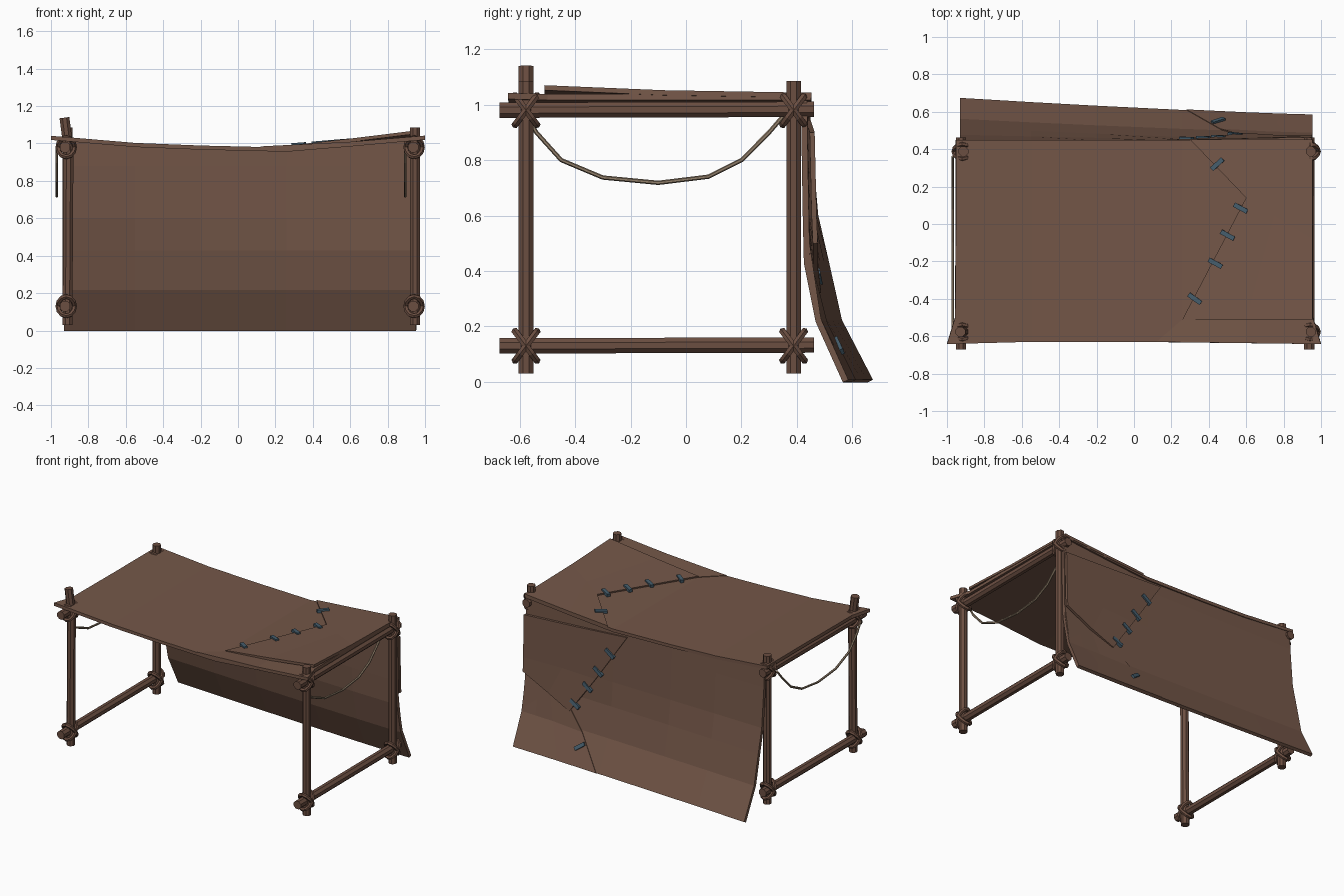
import bpy, bmesh, math
from mathutils import Vector, Matrix

if "Cube" in bpy.data.objects:
    bpy.data.objects.remove(bpy.data.objects["Cube"])


def mat(name, rgb):
    m = bpy.data.materials.new(name)
    m.diffuse_color = (*rgb, 1)
    m.use_nodes = True
    m.node_tree.nodes["Principled BSDF"].inputs["Base Color"].default_value = m.diffuse_color
    return m


HIDE = mat("brown hide", (0.175, 0.095, 0.065))
WOOD = mat("brown wood", (0.148, 0.077, 0.053))
ROPE = mat("tan rope", (0.29, 0.215, 0.145))
STITCH = mat("blue grey stitch", (0.06, 0.11, 0.15))


def finish(name, bm, m):
    bmesh.ops.recalc_face_normals(bm, faces=bm.faces)
    me = bpy.data.meshes.new(name)
    bm.to_mesh(me)
    bm.free()
    me.materials.append(m)
    ob = bpy.data.objects.new(name, me)
    bpy.context.collection.objects.link(ob)
    return ob


def tube(name, pts, r, n, m, ref=(1, 0, 0), closed=False):
    bm = bmesh.new()
    pts = [Vector(p) for p in pts]
    ref, k, rings = Vector(ref), len(pts), []
    for i, p in enumerate(pts):
        a = pts[(i - 1) % k] if closed or i else p
        b = pts[(i + 1) % k] if closed or i < k - 1 else p
        d = (b - a).normalized()
        u = (ref - d * ref.dot(d)).normalized()
        v = d.cross(u)
        ang = [2 * math.pi * (j + .5) / n for j in range(n)]
        rings.append([bm.verts.new(p + r * (u * math.cos(t) + v * math.sin(t))) for t in ang])
    for i in range(k if closed else k - 1):
        a, b = rings[i], rings[(i + 1) % k]
        for j in range(n):
            bm.faces.new((a[j], a[(j + 1) % n], b[(j + 1) % n], b[j]))
    if not closed:
        bm.faces.new(rings[0])
        bm.faces.new(rings[-1])
    return finish(name, bm, m)


def sheet(name, rows, thick=0.022):
    bm = bmesh.new()
    g = [[bm.verts.new(p) for p in row] for row in rows]
    for a, b in zip(g, g[1:]):
        for i in range(len(a) - 1):
            bm.faces.new((a[i], a[i + 1], b[i + 1], b[i]))
    ob = finish(name, bm, HIDE)
    s = ob.modifiers.new("thickness", 'SOLIDIFY')
    s.thickness, s.offset = thick, 0
    return ob


def lerp(table, t):
    for (a, p), (b, q) in zip(table, table[1:]):
        if t <= b:
            return p + (q - p) * (t - a) / (b - a)
    return table[-1][1]


# Frame: posts, side poles and crossed lashings
FY, BY = -0.577, 0.388
for side, sx, px in (("left", -0.912, -0.925), ("right", 0.946, 0.937)):
    for end, y in (("front", FY), ("back", BY)):
        top = [(sx, y, 1.085)]
        if (side, end) == ("left", "front"):
            top = [(sx + 0.006, y, 0.97), (sx - 0.016, y, 1.138)]
        tube(f"{end}_{side}_post", [(sx, y, 0.03)] + top, 0.0285, 8, WOOD)
        for lvl, z in (("lower", 0.13), ("upper", 0.98)):
            for k in (-1, 1):
                diag = Vector((0, 0.6 * k, 0.8))
                c = Vector(((sx + px) / 2, y, z))
                X = Vector((1, 0, 0))
                ring = [c + X * 0.044 * math.cos(t) + diag * 0.065 * math.sin(t)
                        for t in [2 * math.pi * i / 12 for i in range(12)]]
                tube(f"{lvl}_{end}_{side}_lashing", ring, 0.0135, 6, WOOD, X.cross(diag), True)
    for lvl, z in (("lower", 0.13), ("upper", 0.98)):
        tube(f"{lvl}_{side}_pole", [(px, -0.672, z), (px, 0.462, z + 0.003)], 0.03, 8, WOOD)

# Hanging ropes
SAG = [(-0.58, 0.97), (-0.54, 0.9), (-0.45, 0.8), (-0.3, 0.737), (-0.1, 0.718), (0.08, 0.74),
       (0.2, 0.8), (0.3, 0.9), (0.36, 0.97)]
for side, x in (("left", -0.968), ("right", 0.893)):
    tube(f"{side}_rope", [(x, y, z) for y, z in SAG], 0.0078, 6, ROPE)

# Sagging roof hide
ROOF = [(-1, 1.03), (-0.55, 0.992), (-0.2, 0.978), (0.26, 0.967), (0.6, 0.995), (1, 1.031)]
roof_z = lambda x: lerp(ROOF, x)
XS = [-0.95, -0.55, -0.2, 0.26, 0.6, 0.955]
rows = []
for y, w in ((-0.63, 1.0), (-0.5, 0.957), (0, 0.953), (0.45, 0.953)):
    row = []
    for x in XS:
        edge = abs(x) > 0.9
        xx = math.copysign(w, x) if edge else x
        row.append((xx, y - (0.012 if edge and y < -0.6 else 0), roof_z(xx)))
    rows.append(row)
sheet("roof_hide", rows)

# Roof patch, and the front strip that meets it at the seam
P = lambda x, y, o: (x, y, roof_z(x) + o)
sheet("roof_patch", [[P(0.26, -0.51, 0.012), P(0.6, -0.51, 0.022), P(0.955, -0.51, 0.034)],
                     [P(0.6, 0.14, 0.012), P(0.75, 0.046, 0.013), P(0.955, -0.08, 0.016)],
                     [P(0.30, 0.452, 0.011), P(0.6, 0.452, 0.009), P(0.955, 0.452, 0.007)]], 0.018)
sheet("roof_front_strip", [[P(0.12, -0.631, 0.004), P(0.6, -0.637, 0.004), P(0.985, -0.642, 0.001)],
                           [P(0.26, -0.51, 0.005), P(0.6, -0.51, 0.004), P(0.95, -0.51, 0.001)]],
      0.02)

# Back hide, flaring further out toward the left
RIGHT = [(0, 0.577), (0.22, 0.478), (0.43, 0.436), (0.6, 0.432), (0.9, 0.427), (1.1, 0.425)]
LEFT = [(0, 0.666), (0.22, 0.552), (0.43, 0.505), (0.6, 0.466), (0.9, 0.44), (1.1, 0.43)]


def back_y(x, z):
    t = max(0, (0.95 - x) / 1.88) ** 1.3
    return lerp(RIGHT, z) * (1 - t) + lerp(LEFT, z) * t


BX = [-0.93, -0.55, -0.2, 0.26, 0.6, 0.953]
rows = [[(x, back_y(x, z), z) for x in BX] for z in (0.003, 0.22, 0.43, 0.6, 0.88)]
rows.append([(x, back_y(x, 1), roof_z(x) - 0.008) for x in BX])
sheet("back_hide", rows)

# Back patch, and the lower panel that meets it at the seam
B = lambda x, z, o=0.02: (x, back_y(x, z) + o, z)
sheet("back_patch", [[B(0.15, 0.945, 0.01), B(0.55, 0.92), B(0.953, 0.9, 0.028)],
                     [B(0.39, 0.59, 0.012), B(0.65, 0.6), B(0.953, 0.6, 0.03)],
                     [B(0.58, 0.32, 0.012), B(0.75, 0.4, 0.022), B(0.953, 0.5, 0.032)]], 0.018)
sheet("back_lower_panel", [[B(0.57, 0.33, 0.006), B(0.75, 0.42, 0.004), B(0.95, 0.51, 0.001)],
                           [B(0.46, 0.21, 0.006), B(0.7, 0.22, 0.004), B(0.95, 0.22, 0.001)],
                           [B(0.28, 0.004, 0.006), B(0.6, 0.004, 0.004), B(0.95, 0.004, 0.001)]],
      0.018)


# Stitches across the seams
def stitch(name, loc, along, normal):
    n = Vector(normal).normalized()
    a = Vector(along)
    a = (a - n * a.dot(n)).normalized()
    b = n.cross(a)
    M = Matrix((a * 0.08, b * 0.025, n * 0.02)).transposed().to_4x4()
    M.translation = loc
    bm = bmesh.new()
    bmesh.ops.create_cube(bm, size=1, matrix=M)
    finish(name, bm, STITCH)


for x, y, deg in ((0.445, 0.32, 42), (0.57, 0.085, -28), (0.5, -0.06, -28), (0.435, -0.21, -28),
                  (0.325, -0.4, -35)):
    d = math.radians(deg)
    stitch("roof_stitch", P(x, y, 0.022), (math.cos(d), math.sin(d), 0), (-0.08, 0, 1))
for x, z, ax, az in ((0.28, 0.8, 0.8, 0.6), (0.37, 0.65, 0.8, 0.6), (0.45, 0.52, 0.8, 0.6),
                     (0.54, 0.38, 0.85, 0.5), (0.45, 0.13, -0.75, 0.65)):
    slope = (back_y(x, z - 0.05) - back_y(x, z + 0.05)) / 0.1
    stitch("back_stitch", B(x, z, 0.022 if z > 0.2 else 0.017), (ax, 0, az), (0, 1, slope))
